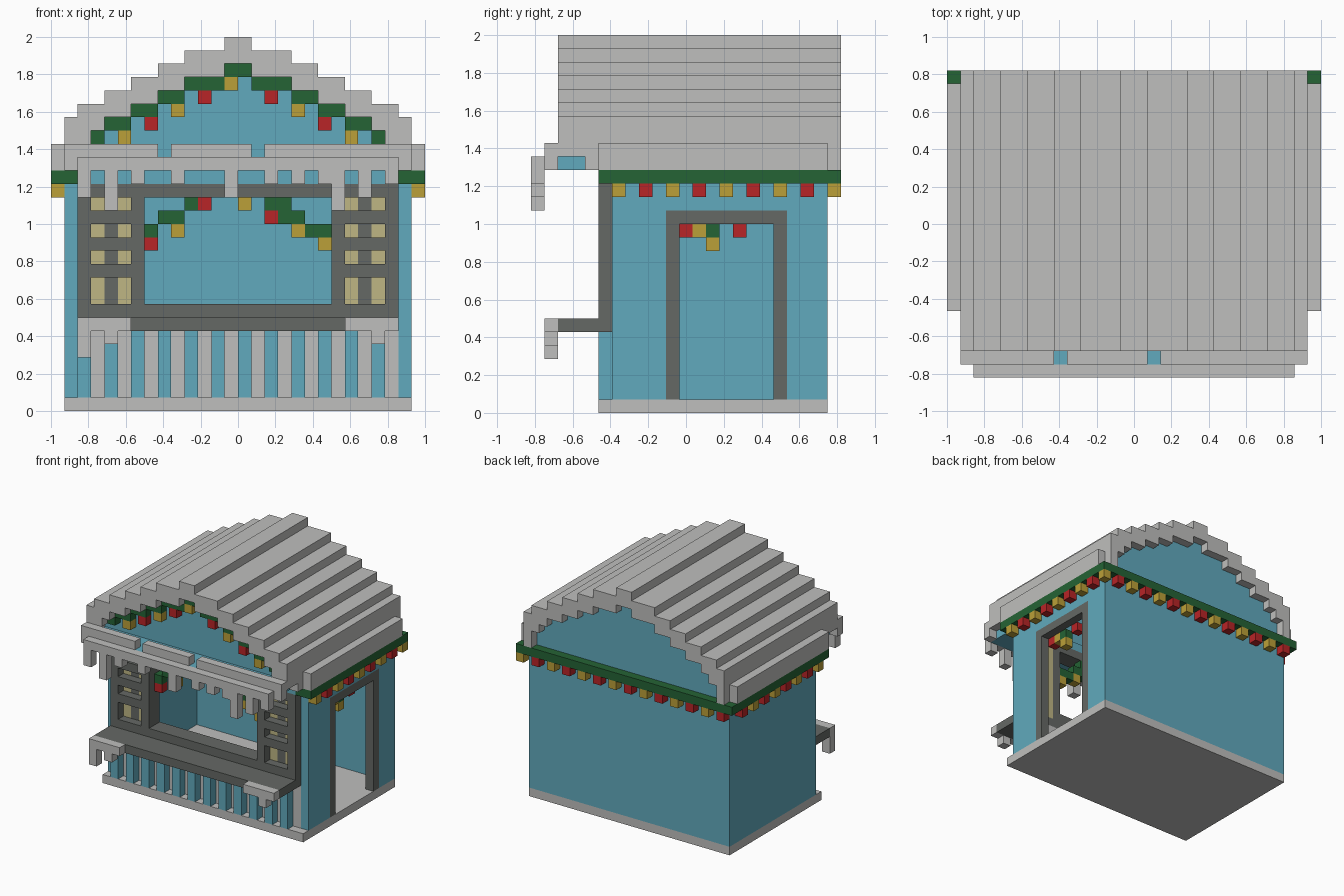
import bpy
import bmesh

if "Cube" in bpy.data.objects:
    bpy.data.objects.remove(bpy.data.objects["Cube"], do_unlink=True)

UNIT = 1 / 14      # side of one block
MIDDLE = 11.5      # depth of the centre, in blocks


def material(name, *rgb):
    mat = bpy.data.materials.new(name)
    mat.use_nodes = True
    color = (*rgb, 1)
    mat.diffuse_color = color
    mat.node_tree.nodes["Principled BSDF"].inputs["Base Color"].default_value = color
    return mat


SNOW = material("snow grey", .52, .52, .51)
BLUE = material("wall blue", .12, .4, .51)
DARK = material("dark trim", .13, .14, .13)
GREEN = material("garland green", .018, .125, .035)
RED = material("bauble red", .48, .018, .02)
GOLD = material("bauble gold", .5, .35, .04)
PANE = material("pane yellow", .52, .47, .23)


def finish(name, mat, bm):
    bmesh.ops.recalc_face_normals(bm, faces=bm.faces)
    mesh = bpy.data.meshes.new(name)
    bm.to_mesh(mesh)
    bm.free()
    mesh.materials.append(mat)
    obj = bpy.data.objects.new(name, mesh)
    bpy.context.collection.objects.link(obj)


def extrude_profile(bm, outline, front, back):
    """Extrude an (x, z) outline from front to back, measured in blocks."""
    verts = [bm.verts.new((x * UNIT, (front - MIDDLE) * UNIT, z * UNIT)) for x, z in outline]
    face = bm.faces.new(verts)
    result = bmesh.ops.extrude_face_region(bm, geom=[face], use_keep_orig=True)
    moved = [v for v in result["geom"] if isinstance(v, bmesh.types.BMVert)]
    bmesh.ops.translate(bm, verts=moved, vec=(0, (back - front) * UNIT, 0))


def prism(name, mat, outline, front, back):
    bm = bmesh.new()
    extrude_profile(bm, outline, front, back)
    finish(name, mat, bm)


def blocks(name, mat, boxes, mirror=False):
    """Boxes given as x range, y range, z range; optionally mirrored across x."""
    bm = bmesh.new()
    for (left, right), (front, back), (low, high) in boxes:
        sides = [(left, right)] + ([(-right, -left)] if mirror else [])
        for a, b in sides:
            extrude_profile(bm, [(a, low), (b, low), (b, high), (a, high)], front, back)
    finish(name, mat, bm)


def cell(x, y, z):
    return (x, x + 1), (y, y + 1), (z, z + 1)


def stair(steps, base):
    """Stepped arch outline from left to right, steps listed from the middle out."""
    half = []
    for i, (x, z) in enumerate(steps):
        below = steps[i + 1][1] if i + 1 < len(steps) else base
        half += [(x, z), (x, below)]
    return [(-x, z) for x, z in reversed(half)] + half


# Floor and walls
WIDE, WALL = (-13, 13), (1, 18)
blocks("floor", SNOW, [(WIDE, (5, 22), (0, 1))])
blocks("back_wall", BLUE, [(WIDE, (21, 22), WALL)])
blocks("left_wall_with_doorway", BLUE, [
    ((12, 13), (6, 10), WALL), ((12, 13), (19, 21), WALL), ((12, 13), (10, 19), (15, 18))])
blocks("right_wall", BLUE, [((-13, -12), (6, 21), WALL)])
blocks("door_frame", DARK, [
    ((12, 13), (10, 11), (1, 15)), ((12, 13), (18, 19), (1, 15)), ((12, 13), (11, 18), (14, 15))])

# Slatted front below the counter
INNER = (-12, 12)
blocks("front_panel", SNOW, [(INNER, (6, 7), (1, 6))])
blocks("front_slats", BLUE, [((x, x + 1), (5, 6), (1, 6)) for x in range(*INNER, 2)])
blocks("counter", DARK, [(INNER, (2, 7), (6, 7))])
blocks("counter_sill", DARK, [((-7, 7), (5, 7), (7, 8))])
blocks("counter_snow", SNOW, [((8, 12), (1, 2), (6, 7)), ((-12, -8), (1, 2), (6, 7)),
                              cell(10, 1, 5), cell(-10, 1, 5), ((-12, -11), (1, 2), (4, 6))])

# Side windows and the beam over the opening
blocks("window_posts", DARK, [((x, x + 1), (5, 7), (7, 16)) for x in (7, 11)], mirror=True)
blocks("window_rails", DARK, [((8, 11), (5, 6), (z, z + 1)) for z in (7, 10, 12, 14)], mirror=True)
blocks("window_mullions", DARK, [((9, 10), (6, 7), (7, 16))], mirror=True)
blocks("window_panes", PANE, [((x, x + 1), (6, 7), (7, 16)) for x in (8, 10)], mirror=True)
blocks("front_beam", DARK, [(INNER, (5, 7), (16, 17))])
blocks("front_header", BLUE, [(INNER, (5, 7), (17, 18))])

# Stepped roof with gable walls under it
top = [(1, 28), (4, 27), (6, 26), (8, 25), (10, 24), (12, 23), (13, 22)]
under = [(1, 26), (4, 25), (6, 24), (8, 23), (10, 22), (11, 21), (12, 20)]
prism("roof", SNOW, stair(top, 19) + stair(under, 19)[::-1], 2, 23)
blocks("roof_eaves", SNOW, [((13, 14), (5, 22), (18, 20)), ((12, 13), (4, 23), (18, 19))], mirror=True)
for name, front in (("front_gable", 4), ("back_gable", 21)):
    prism(name, BLUE, stair(under, 18), front, front + 1)

# Canopy with snow and icicles
blocks("canopy", BLUE, [(INNER, (1, 4), (18, 19))])
blocks("canopy_snow", SNOW, [(span, (1, 2), (19, 20)) for span in ((-13, -6), (-5, 1), (2, 13))])
blocks("canopy_snow_ends", SNOW, [cell(12, 1, 18)], mirror=True)
blocks("canopy_snow_edge", SNOW, [(INNER, (0, 1), (18, 19))])
tips = {-12: 16, -10: 15, -8: 17, -5: 17, -1: 16, 2: 17, 4: 17, 6: 17, 7: 15, 9: 16, 11: 17}
blocks("icicles", SNOW, [((x, x + 1), (0, 1), (z, 18)) for x, z in tips.items()])

# Garland along the sides and back, with alternating baubles
blocks("eave_garland", GREEN, [((13, 14), (5, 22), (17, 18)), ((12, 13), (5, 6), (17, 18))], mirror=True)
blocks("back_garland", GREEN, [((-14, 14), (22, 23), (17, 18))])
for color, mat, start in (("gold", GOLD, 0), ("red", RED, 2)):
    blocks(color + "_side_baubles", mat, [cell(13, y, 16) for y in range(6 + start, 22, 4)], mirror=True)
    blocks(color + "_back_baubles", mat, [cell(x, 22, 16) for x in range(13 - start, -14, -4)])

# Garland following the front gable
strips = [((inner, outer), (3, 4), (z - 1, z))
          for (inner, _), (outer, z) in zip(under[:-2], under[1:-1])]
blocks("gable_garland", GREEN, strips, mirror=True)
blocks("gable_garland_peak", GREEN, [((-1, 1), (3, 4), (25, 26))])
blocks("gable_garland_peak_bauble", GOLD, [cell(-1, 3, 24)])
for color, mat, start in (("red", RED, 2), ("gold", GOLD, 4)):
    blocks(color + "_gable_baubles", mat,
           [cell(x, 3, 24 - x // 2) for x in (start, start + 4)], mirror=True)

# Swag inside the serving opening
blocks("opening_swag", GREEN, [
    ((x, x + width), (6, 7), (z, z + 1)) for x, width, z in
    ((-7, 1, 13), (-6, 2, 14), (-4, 1, 15), (2, 2, 15), (3, 2, 14), (5, 2, 13))])
blocks("opening_red_baubles", RED, [cell(-7, 6, 12), cell(-3, 6, 15), cell(2, 6, 14)])
blocks("opening_gold_baubles", GOLD, [
    cell(-5, 6, 13), cell(0, 6, 15), cell(4, 6, 13), cell(6, 6, 12)])

# Swag inside the doorway
blocks("door_swag", GREEN, [cell(11, 13, 13)])
blocks("door_red_baubles", RED, [cell(11, y, 13) for y in (11, 15)])
blocks("door_gold_baubles", GOLD, [cell(11, 12, 13), cell(11, 13, 12)])
